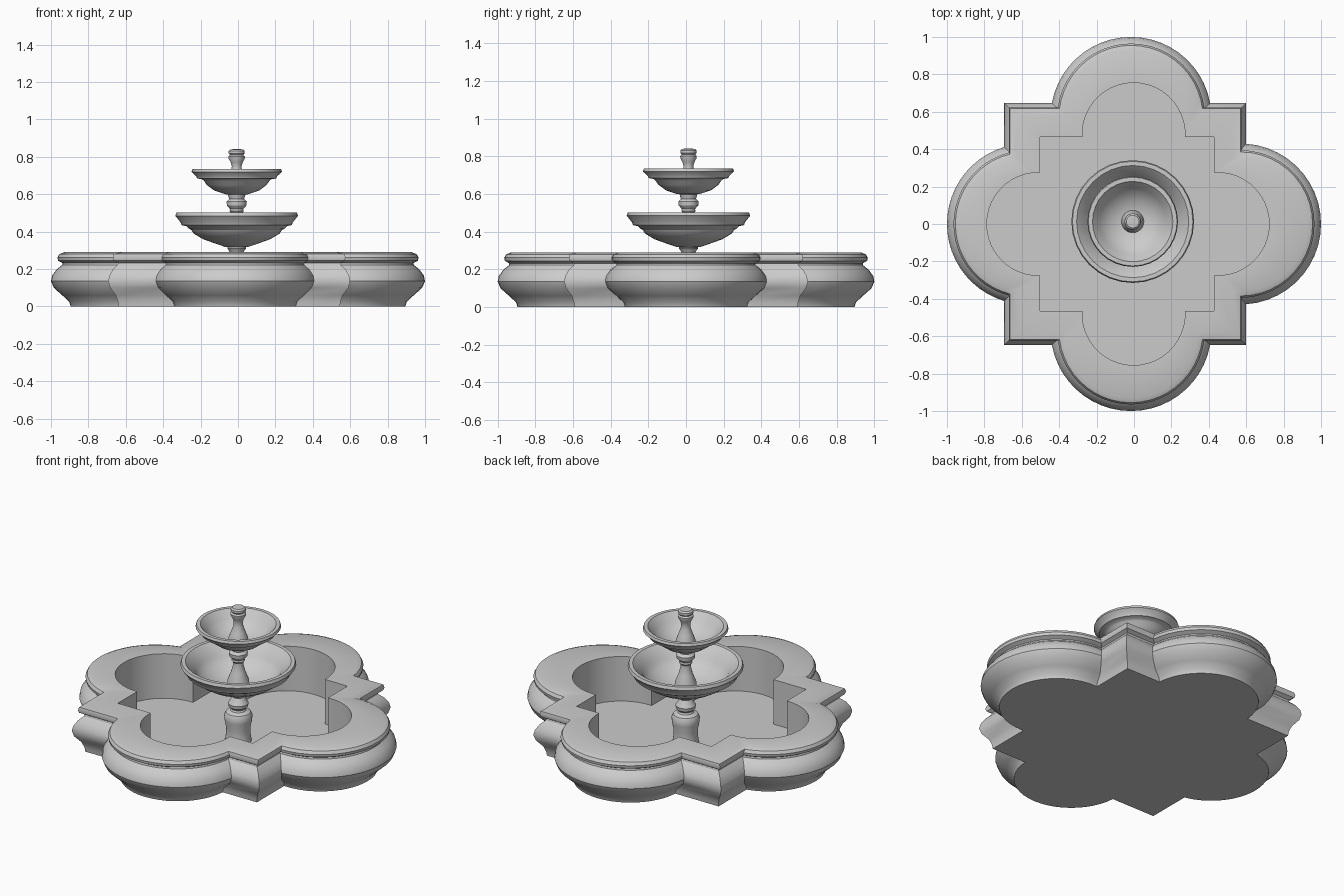
import bpy, bmesh
from math import sin, cos, asin, pi
from mathutils import Vector

if "Cube" in bpy.data.objects:
    bpy.data.objects.remove(bpy.data.objects["Cube"])

ARC = 22      # segments per basin lobe
SIDES = 32    # sides of the turned parts


def finish(bm, name, angle=0.6):
    bmesh.ops.recalc_face_normals(bm, faces=bm.faces)
    mesh = bpy.data.meshes.new(name)
    bm.to_mesh(mesh)
    bm.free()
    ob = bpy.data.objects.new(name, mesh)
    bpy.context.collection.objects.link(ob)
    bpy.ops.object.select_all(action='DESELECT')
    ob.select_set(True)
    bpy.context.view_layer.objects.active = ob
    bpy.ops.object.shade_smooth_by_angle(angle=angle)
    return ob


def bridge(bm, a, b):
    n = len(a)
    for i in range(n):
        j = (i + 1) % n
        bm.faces.new((a[i], a[j], b[j], b[i]))


def plan(radius, dist, half, square_x, lobe_x, lobe_y, z):
    """Four round lobes crossed with a square, as one closed outline."""
    pts = []
    square = Vector((square_x, 0, z))
    for k in range(4):
        a = -pi / 2 + k * pi / 2
        d, t = Vector((cos(a), sin(a), 0)), Vector((-sin(a), cos(a), 0))
        c = d * dist + Vector((lobe_x if k % 2 else lobe_y, 0, z))
        edge = half + square.dot(d) - c.dot(d)
        end = pi / 2 - asin(edge / radius)
        for i in range(ARC + 1):
            p = -end + 2 * end * i / ARC
            pts.append(c + radius * (cos(p) * d + sin(p) * t))
        pts.append(square + half * (d + t))
    return pts


# Basin wall moulding: (lobe inset, square inset, z)
moulding = [(.105, .055, 0), (.098, .052, .025), (.06, .04, .06),
            (.015, .01, .10), (0, 0, .135), (.006, .006, .165),
            (.03, .025, .198), (.06, .05, .222), (.062, .052, .232),
            (.038, .03, .245), (.035, .025, .262), (.045, .03, .28),
            (.07, .07, .29)]
bm = bmesh.new()
rings = [plan(.43 - a, .57, .647 - b, -.047, 0, -.016, z) for a, b, z in moulding]
# Inner edge of the rim and the pool wall down to the floor
rings += [plan(.275, .48, .466, -.037, -.032, -.002, z) for z in (.29, .012)]
loops = [[bm.verts.new(p) for p in r] for r in rings]
for a, b in zip(loops, loops[1:]):
    bridge(bm, a, b)
bm.faces.new(loops[0])
bm.faces.new(loops[-1])
finish(bm, "basin")


def turned(name, profile, at=(-.007, .013)):
    """Revolve (radius, z) points; radius 0 becomes a pole."""
    bm = bmesh.new()
    prev = None
    for r, z in profile:
        if r == 0:
            cur = [bm.verts.new((at[0], at[1], z))]
        else:
            cur = [bm.verts.new((at[0] + r * cos(2 * pi * i / SIDES),
                                 at[1] + r * sin(2 * pi * i / SIDES), z))
                   for i in range(SIDES)]
        if prev:
            if len(prev) == 1 or len(cur) == 1:
                pole, ring = (prev[0], cur) if len(prev) == 1 else (cur[0], prev)
                for i in range(SIDES):
                    bm.faces.new((pole, ring[i], ring[(i + 1) % SIDES]))
            else:
                bridge(bm, prev, cur)
        prev = cur
    return finish(bm, name)


# Pedestal below the lower bowl
turned("pedestal", [(0, .012), (.075, .012), (.07, .05), (.068, .09), (.078, .14),
                    (.08, .17), (.07, .19), (.045, .2), (.04, .21), (.055, .225),
                    (.058, .245), (.045, .265), (.035, .285), (.042, .3),
                    (.05, .31), (.05, .33), (0, .33)])

# Lower bowl with a stepped inside
turned("lower_bowl", [(0, .315), (.06, .318), (.11, .335), (.18, .36), (.23, .39),
                      (.243, .41), (.255, .415), (.27, .43), (.295, .435), (.3, .45),
                      (.328, .485), (.322, .503), (.3, .503), (.245, .45),
                      (.235, .43), (.205, .4), (.15, .365), (.08, .345), (0, .34)])

# Stem between the bowls
turned("middle_stem", [(0, .34), (.065, .34), (.06, .39), (.04, .44), (.03, .48),
                       (.03, .5), (.038, .51), (.035, .52), (.052, .54), (.054, .56),
                       (.04, .575), (.045, .59), (.05, .61), (0, .61)])

# Upper bowl
turned("upper_bowl", [(0, .595), (.06, .6), (.12, .62), (.16, .65), (.175, .672),
                      (.185, .68), (.212, .685), (.215, .695), (.242, .72),
                      (.237, .735), (.215, .735), (.177, .69), (.165, .675),
                      (.12, .64), (.06, .62), (0, .618)])

# Finial on top
turned("finial", [(0, .618), (.06, .618), (.055, .65), (.04, .69), (.028, .725),
                  (.026, .75), (.032, .77), (.043, .79), (.044, .802), (.036, .81),
                  (.043, .818), (.043, .832), (.034, .84), (0, .842)])
